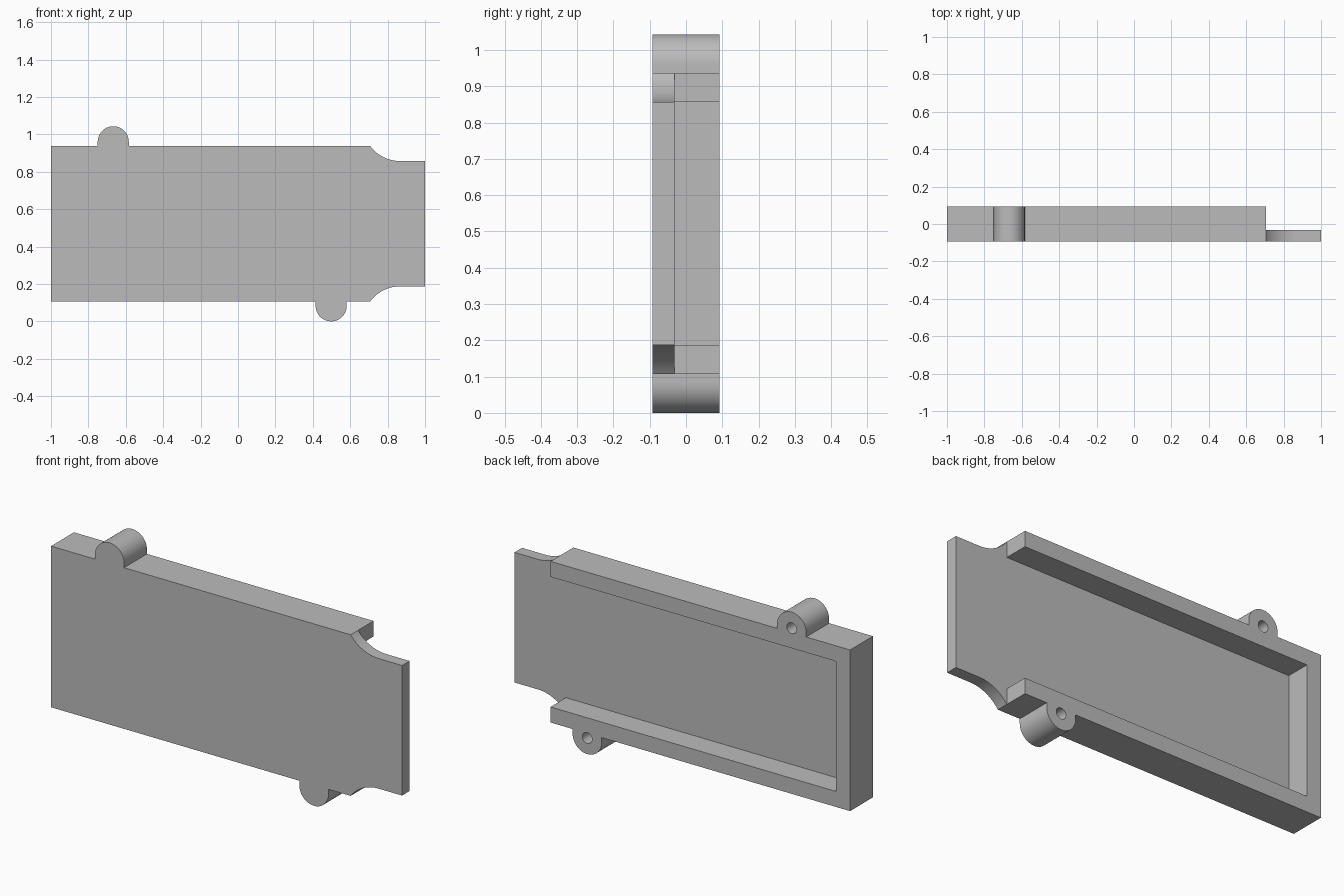
import bpy, bmesh, math

cube = bpy.data.objects.get("Cube")
if cube:
    bpy.data.objects.remove(cube, do_unlink=True)

FRONT, FLOOR, BACK = -0.093, -0.032, 0.093   # depth levels
LOW, HIGH = 0.107, 0.937                     # main body height
WALL = 0.08                                  # rail thickness
RAIL_END = 0.707                             # where the rails stop
LUG_R, HOLE_R = 0.083, 0.028
LUGS = [(-0.667, 0.96), (0.498, 0.083)]

grey = bpy.data.materials.new("plain grey")
grey.use_nodes = True
colour = (0.5, 0.5, 0.5, 1)
grey.diffuse_color = colour
grey.node_tree.nodes["Principled BSDF"].inputs["Base Color"].default_value = colour


def arc(cx, cz, r, start, end, steps):
    """Points along an arc, angles in degrees."""
    angles = [math.radians(start + (end - start) * i / steps) for i in range(steps + 1)]
    return [(cx + r * math.cos(a), cz + r * math.sin(a)) for a in angles]


def extrude(name, outline, y0, y1):
    """Solid made by pushing an x-z outline from y0 to y1."""
    bm = bmesh.new()
    face = bm.faces.new([bm.verts.new((x, y0, z)) for x, z in outline])
    moved = bmesh.ops.extrude_face_region(bm, geom=[face])["geom"]
    bmesh.ops.translate(bm, vec=(0, y1 - y0, 0),
                        verts=[v for v in moved if isinstance(v, bmesh.types.BMVert)])
    bmesh.ops.recalc_face_normals(bm, faces=bm.faces)
    mesh = bpy.data.meshes.new(name)
    bm.to_mesh(mesh)
    bm.free()
    mesh.materials.append(grey)
    obj = bpy.data.objects.new(name, mesh)
    bpy.context.collection.objects.link(obj)
    return obj


def cut(target, cutter):
    """Subtract the cutter from the target, then discard it."""
    cutter.hide_render = True
    mod = target.modifiers.new("cut", "BOOLEAN")
    mod.operation, mod.solver, mod.object = "DIFFERENCE", "EXACT", cutter
    bpy.context.view_layer.objects.active = target
    bpy.ops.object.modifier_apply(modifier=mod.name)
    bpy.data.objects.remove(cutter, do_unlink=True)


# Outline: bottom edge with its lug, scooped tongue, top edge with its lug
(top_x, top_z), (low_x, low_z) = LUGS
R = 0.2
neck_x = RAIL_END + 0.16
outline = [(-1, LOW), (low_x - LUG_R, LOW)]
outline += arc(low_x, low_z, LUG_R, 180, 360, 32)
outline += [(low_x + LUG_R, LOW)]
outline += arc(neck_x, LOW + WALL - R, R, 90 + math.degrees(math.asin(0.8)), 90, 16)
outline += [(1, LOW + WALL), (1, HIGH - WALL)]
outline += arc(neck_x, HIGH - WALL + R, R, 270, 270 - math.degrees(math.asin(0.8)), 16)
outline += [(top_x + LUG_R, HIGH)]
outline += arc(top_x, top_z, LUG_R, 0, 180, 32)
outline += [(top_x - LUG_R, HIGH), (-1, HIGH)]
cover = extrude("cover_plate", outline, FRONT, BACK)

# Recess in the back, opening out over the tongue
recess = [(WALL - 1, LOW + WALL), (RAIL_END, LOW + WALL), (RAIL_END, -0.1), (1.1, -0.1),
          (1.1, 1.2), (RAIL_END, 1.2), (RAIL_END, HIGH - WALL), (WALL - 1, HIGH - WALL)]
cut(cover, extrude("recess_cutter", recess, FLOOR, BACK + 0.1))

# Blind screw holes in the lugs
for x, z in LUGS:
    ring = arc(x, z, HOLE_R, 0, 360, 24)[:-1]
    cut(cover, extrude("hole_cutter", ring, FLOOR, BACK + 0.1))

bpy.ops.object.select_all(action="DESELECT")
cover.select_set(True)
bpy.context.view_layer.objects.active = cover
bpy.ops.object.shade_smooth_by_angle(angle=math.radians(30))
